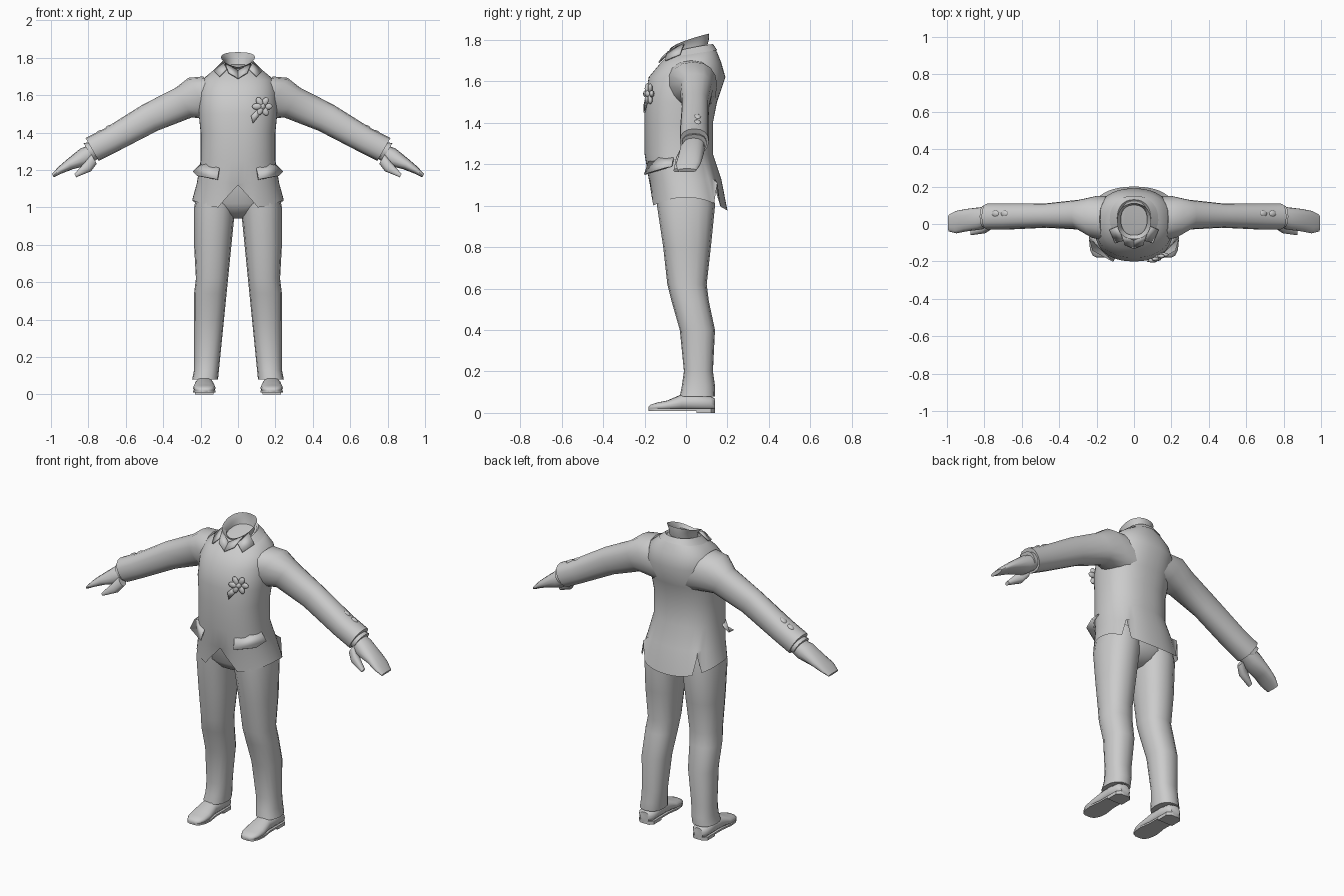
import bpy, bmesh, math
from mathutils import Vector

if "Cube" in bpy.data.objects:
    bpy.data.objects.remove(bpy.data.objects["Cube"])

GREY = (.6, .6, .6, 1)
cloth = bpy.data.materials.new("plain grey")
cloth.use_nodes = True
cloth.diffuse_color = GREY
shader = next(node for node in cloth.node_tree.nodes if node.type == "BSDF_PRINCIPLED")
shader.inputs["Base Color"].default_value = GREY


def finish(name, bm):
    """Turn a bmesh into a smooth shaded object that keeps its sharp edges."""
    bmesh.ops.recalc_face_normals(bm, faces=bm.faces)
    mesh = bpy.data.meshes.new(name)
    bm.to_mesh(mesh)
    bm.free()
    mesh.materials.append(cloth)
    part = bpy.data.objects.new(name, mesh)
    bpy.context.collection.objects.link(part)
    bpy.ops.object.select_all(action="DESELECT")
    part.select_set(True)
    bpy.context.view_layer.objects.active = part
    bpy.ops.object.shade_smooth_by_angle(angle=math.radians(45))
    return part


def ring(centre, across, along, count=16, power=2.3):
    """Rounded section around a centre, from its two half axes."""
    def soften(value):
        return math.copysign(abs(value) ** (2 / power), value)
    centre, across, along = Vector(centre), Vector(across), Vector(along)
    turns = [math.tau * step / count for step in range(count)]
    return [centre + across * soften(math.cos(turn)) + along * soften(math.sin(turn))
            for turn in turns]


def loft(name, rings, cap_first=True, cap_last=True):
    """Skin a list of equally long rings."""
    bm = bmesh.new()
    rows = [[bm.verts.new(point) for point in points] for points in rings]
    for lower, upper in zip(rows, rows[1:]):
        for i in range(len(lower)):
            bm.faces.new((lower[i - 1], lower[i], upper[i], upper[i - 1]))
    if cap_first:
        bm.faces.new(rows[0])
    if cap_last:
        bm.faces.new(rows[-1])
    return finish(name, bm)


def body_ring(z, front, back, half_width, tilt=0, rise=1):
    """Horizontal section of the trunk, raised by tilt towards the back."""
    depth = back - front
    points = ring((0, (front + back) / 2, z), (half_width, 0, 0), (0, depth / 2, 0), count=48)
    for point in points:
        point.z += tilt * min(1, max(0, (point.y - front) / depth)) ** rise
    return points


def limb_ring(side, x, z, half, front, back):
    """Section across a lowered arm; side is 1 for left and -1 for right."""
    return ring((side * x, (front + back) / 2, z), (side * half * .5, 0, half * .87),
                (0, (back - front) / 2, 0))


def plate(name, side, corners):
    """Thin piece of cloth."""
    bm = bmesh.new()
    bm.faces.new([bm.verts.new((side * x, y, z)) for x, y, z in corners])
    thickness = finish(name, bm).modifiers.new("thickness", "SOLIDIFY")
    thickness.thickness = .008
    thickness.offset = 0


def ball(name, location, scale, turn=0):
    bm = bmesh.new()
    bmesh.ops.create_uvsphere(bm, u_segments=10, v_segments=6, radius=1)
    part = finish(name, bm)
    part.location, part.scale, part.rotation_euler.y = location, scale, turn


# Jacket hem: cut away in front, with two vents behind
hem = body_ring(1, -.17, .2, .245)
vent_x = min((p.x for p in hem if p.y > 0 and p.x > 0), key=lambda x: abs(x - .19))
for point in hem:
    point.z = 1.04 - 1.6 * point.y ** 2
    if point.y < 0 and abs(point.x) < .1:
        point.z = 1.12 - 1.1 * abs(point.x)
    if point.y > 0 and abs(abs(point.x) - vent_x) < .001:
        point.z = 1.11

# Jacket body: height, front, back, half width and tilt
jacket = [(1.13, -.18, .17, .22), (1.25, -.2, .13, .2), (1.4, -.2, .13, .2),
          (1.5, -.2, .15, .21), (1.62, -.18, .19, .21), (1.68, -.13, .17, .19, .01),
          (1.71, -.1, .15, .14, .03), (1.73, -.08, .13, .09, .04)]
loft("jacket_body", [hem] + [body_ring(*row) for row in jacket], cap_first=False)

# Standing shirt collar and folded coat collar
loft("shirt_collar", [body_ring(1.7, -.06, .1, .07, tilt=.06),
                      body_ring(1.74, -.06, .11, .07, tilt=.06, rise=.7),
                      body_ring(1.75, -.08, .11, .09, tilt=.08, rise=.6)], cap_last=False)
loft("coat_collar", [body_ring(1.69, -.11, .15, .13, tilt=.06, rise=.6),
                     body_ring(1.72, -.08, .13, .09, tilt=.06, rise=.5),
                     body_ring(1.71, -.07, .12, .08, tilt=.06, rise=.5)],
     cap_first=False, cap_last=False)

# Seat of the trousers
seat = [(.94, -.04, .05, .05), (.97, -.1, .1, .11), (1.02, -.14, .13, .2), (1.17, -.15, .11, .18)]
loft("trouser_seat", [body_ring(*row) for row in seat])


def leg_ring(side, z, front, back, flare=0):
    """The inner seam runs straight from crotch to ankle."""
    inner, outer = .115 - z / 10, .235 + flare
    return ring((side * (inner + outer) / 2, (front + back) / 2, z),
                (side * (outer - inner) / 2, 0, 0), (0, (back - front) / 2, 0))


# Leg: height, front, back and flare
leg = [(1.1, -.14, .13, -.02), (1, -.14, .14), (.8, -.11, .12), (.62, -.09, .1, -.01),
       (.54, -.07, .11), (.4, -.03, .14), (.2, -.01, .13), (.13, -.02, .14), (.08, -.03, .14, .01)]

# Arm, hand and thumb: x, height, half thickness, front and back
sleeve = [(.11, 1.57, .15, -.1, .15), (.2, 1.58, .13, -.08, .15), (.29, 1.56, .09, -.03, .13),
          (.47, 1.48, .08, -.02, .11), (.68, 1.36, .07, -.03, .11), (.78, 1.31, .07, -.03, .11)]
cuff = [(.75, 1.31, .05, -.02, .1), (.8, 1.3, .05, -.02, .1)]
hand = [(.75, 1.31, .04, 0, .09), (.82, 1.27, .05, -.03, .09), (.9, 1.23, .03, -.04, .08),
        (.95, 1.2, .02, -.05, .07), (.99, 1.17, .01, -.04, .05)]
thumb = [(.77, 1.26, .03, -.03, .02), (.8, 1.22, .03, -.05, 0), (.87, 1.17, .01, -.06, -.03)]

# Shoe from heel to toe: y, half width and height
shoe = [(.14, .03, .08), (.12, .05, .09), (.05, .05, .1), (-.02, .05, .1),
        (-.09, .06, .07), (-.14, .055, .06), (-.17, .04, .05), (-.18, .02, .04)]


def slab(name, outline, low, high):
    loft(name, [[(x, y, z) for x, y in outline] for z in (low, high)])


for side, word in ((1, "left"), (-1, "right")):
    loft(word + "_trouser_leg", [leg_ring(side, *row) for row in leg])
    for part, rows in (("sleeve", sleeve), ("shirt_cuff", cuff), ("hand", hand), ("thumb", thumb)):
        loft(word + "_" + part, [limb_ring(side, *row) for row in rows])

    # Shoe with a thin sole and heel
    middle = side * .18
    loft(word + "_shoe", [ring((middle, y, height / 2), (width, 0, 0), (0, 0, height / 2 - .01))
                          for y, width, height in shoe])
    outline = [(middle + width, y) for y, width, height in shoe]
    outline += [(middle - width, y) for y, width, height in reversed(shoe)]
    slab(word + "_shoe_sole", outline, .01, .02)
    slab(word + "_shoe_heel", [(x, y) for x, y in outline if y > .04], 0, .015)

    # Sleeve buttons
    for x in (.69, .74):
        ball(word + "_sleeve_button", (side * x, .055, 1.8 - x * .54), (.024, .018, .012), side / 2)

    # Pocket flap, standing off the hip
    plate(word + "_pocket_flap", side, [(.1, -.18, 1.21), (.17, -.13, 1.23), (.2, -.06, 1.23),
                                        (.24, -.07, 1.19), (.22, -.14, 1.17), (.11, -.2, 1.15)])

    # Shirt collar point and coat lapel
    plate(word + "_collar_point", side, [(.07, -.05, 1.77), (0, -.09, 1.73),
                                         (0, -.13, 1.69), (.05, -.11, 1.72)])
    plate(word + "_lapel", side, [(.08, -.01, 1.78), (.06, -.09, 1.74),
                                  (.1, -.1, 1.7), (.13, -.03, 1.73)])

# Buttonhole flower on the left chest
blossom = Vector((.13, -.18, 1.54))
for step in range(6):
    turn = math.tau * step / 6
    spread = Vector((math.cos(turn), math.cos(turn) / 2, math.sin(turn)))
    ball("flower_petal", blossom + spread * .03, (.026, .012, .017), -turn)
ball("flower_centre", blossom, (.018, .018, .018))
plate("flower_leaf", 1, [(.11, -.19, 1.53), (.07, -.2, 1.49), (.08, -.2, 1.45), (.12, -.19, 1.5)])
